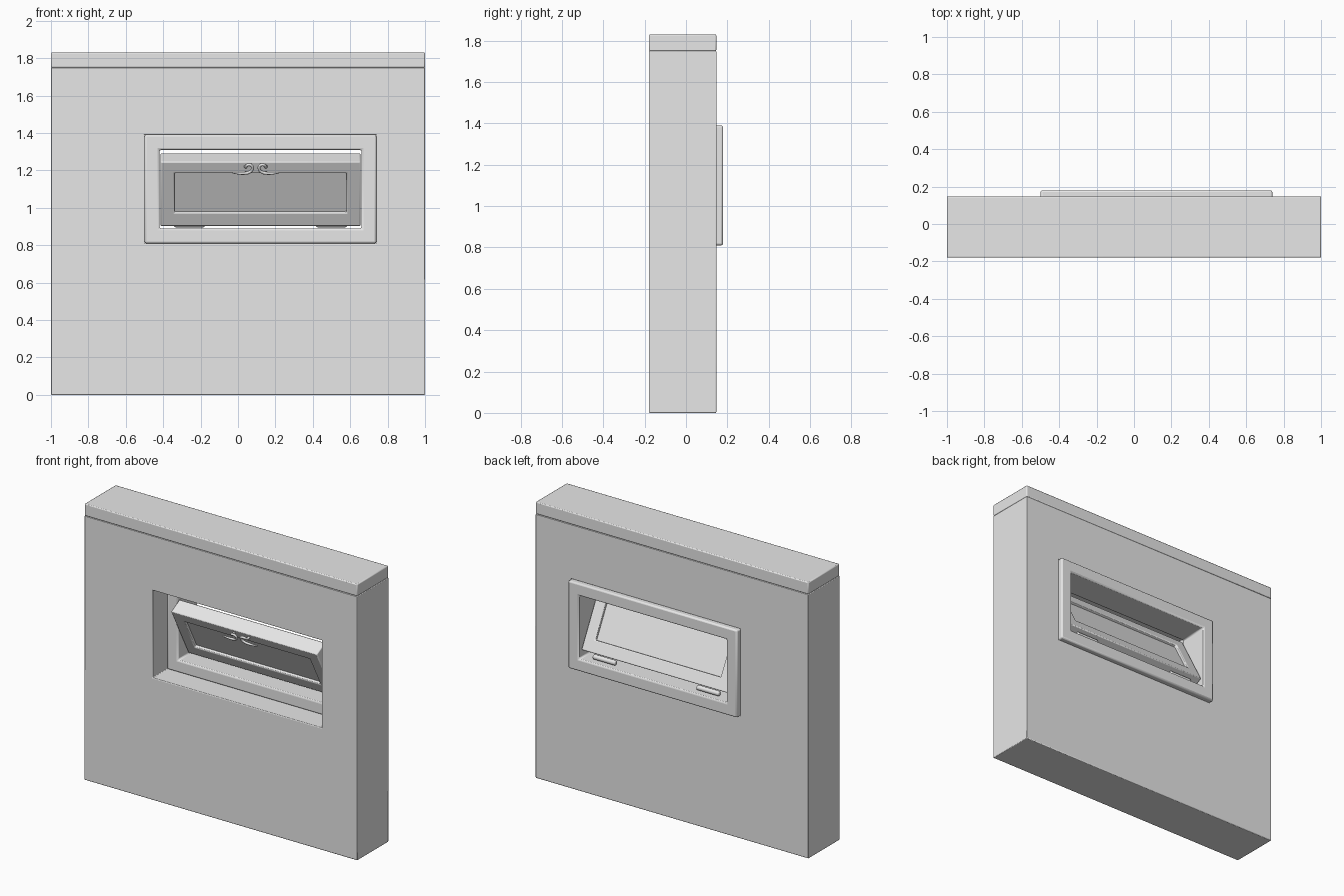
import bpy
import bmesh
import math
from mathutils import Matrix

cube = bpy.data.objects.get("Cube")
if cube:
    bpy.data.objects.remove(cube, do_unlink=True)

grey = bpy.data.materials.new("plain_grey")
grey.use_nodes = True
grey.diffuse_color = (0.8, 0.8, 0.8, 1)
grey.node_tree.nodes["Principled BSDF"].inputs["Base Color"].default_value = (0.8, 0.8, 0.8, 1)

MID = 0.12                    # window centre across the wall
TILT = math.radians(28)       # sash opening angle
SASH_H, SASH_T = 0.39, 0.10
PIVOT = (MID, 0.073, 0.901)   # front bottom edge of the sash


def finish(obj, bevel=0.0, segments=2):
    obj.data.materials.append(grey)
    if bevel:
        mod = obj.modifiers.new("soft_edges", 'BEVEL')
        mod.width, mod.segments = bevel, segments
        mod.limit_method, mod.angle_limit = 'ANGLE', math.radians(40)
    bpy.ops.object.select_all(action='DESELECT')
    obj.select_set(True)
    bpy.context.view_layer.objects.active = obj
    if obj.type == 'MESH':
        bpy.ops.object.shade_smooth_by_angle(angle=math.radians(35))
    return obj


def add_mesh(name, bm):
    bmesh.ops.recalc_face_normals(bm, faces=bm.faces)
    mesh = bpy.data.meshes.new(name)
    bm.to_mesh(mesh)
    bm.free()
    obj = bpy.data.objects.new(name, mesh)
    bpy.context.collection.objects.link(obj)
    return obj


def box(name, x, y, z, bevel):
    bm = bmesh.new()
    bmesh.ops.create_cube(bm, size=1)
    for v in bm.verts:
        v.co = [mid + c * size for c, mid, size in
                zip(v.co, [sum(r) / 2 for r in (x, y, z)], [r[1] - r[0] for r in (x, y, z)])]
    return finish(add_mesh(name, bm), bevel)


def ring(name, outer, inner, y, bevel):
    """Rectangular slab with a rectangular opening; rectangles are x0, x1, z0, z1."""
    bm = bmesh.new()

    def loop(r, depth):
        return [bm.verts.new((r[i], depth, r[j])) for i, j in ((0, 2), (1, 2), (1, 3), (0, 3))]

    loops = [loop(outer, y[0]), loop(outer, y[1]), loop(inner, y[1]), loop(inner, y[0])]
    for a, b in zip(loops, loops[1:] + loops[:1]):
        for i in range(4):
            k = (i + 1) % 4
            bm.faces.new((a[i], a[k], b[k], b[i]))
    return finish(add_mesh(name, bm), bevel)


def tilt(obj):
    obj.location = PIVOT
    obj.rotation_euler.x = TILT
    return obj


# Wall with its opening, and the coping on top
hole = (-0.5, 0.74, 0.81, 1.39)
ring("wall", (-1, 1, 0, 1.75), hole, (-0.18, 0.147), 0.004)
box("wall_coping", (-1, 1), (-0.18, 0.147), (1.75, 1.83), 0.006)

# Fixed window frame, standing slightly proud of the back
ring("window_frame", hole, (-0.42, 0.66, 0.89, 1.31), (-0.03, 0.18), 0.01)

# Tilted sash and its pane
half = 0.535
tilt(ring("sash", (-half, half, 0, SASH_H),
          (-half + 0.075, half - 0.075, 0.08, SASH_H - 0.07), (0, SASH_T), 0.006))
tilt(box("glass_pane", (-half + 0.07, half - 0.07), (0.02, SASH_T - 0.02),
         (0.075, SASH_H - 0.065), 0))

# Pair of curled lever handles on the top rail
path = [(0.055, 0.005, 0.362), (0.053, -0.02, 0.37), (0.042, -0.03, 0.388),
        (0.024, -0.03, 0.385), (0.018, -0.03, 0.365), (0.032, -0.03, 0.345),
        (0.065, -0.03, 0.337), (0.125, -0.03, 0.341)]
for side, sign in (("left", 1), ("right", -1)):
    curve = bpy.data.curves.new(side + "_handle", 'CURVE')
    curve.dimensions = '3D'
    curve.bevel_depth, curve.bevel_resolution = 0.008, 3
    curve.resolution_u, curve.use_fill_caps = 6, True
    spline = curve.splines.new('BEZIER')
    spline.bezier_points.add(len(path) - 1)
    for n, (p, co) in enumerate(zip(spline.bezier_points, path)):
        p.co = (sign * co[0] - 0.025, co[1], co[2])
        p.handle_left_type = p.handle_right_type = 'AUTO'
        p.radius = 0.6 if n == len(path) - 1 else 1
    handle = bpy.data.objects.new(side + "_handle", curve)
    bpy.context.collection.objects.link(handle)
    tilt(finish(handle))

# Hinge barrels under the sash
for side, sign in (("left", 1), ("right", -1)):
    bm = bmesh.new()
    bmesh.ops.create_cone(bm, cap_ends=True, segments=20, radius1=0.016, radius2=0.016,
                          depth=0.165, matrix=Matrix.Rotation(math.pi / 2, 4, 'Y'))
    hinge = finish(add_mesh(side + "_hinge", bm), 0.008, 3)
    hinge.location = (MID + sign * 0.38, 0.135, 0.912)
